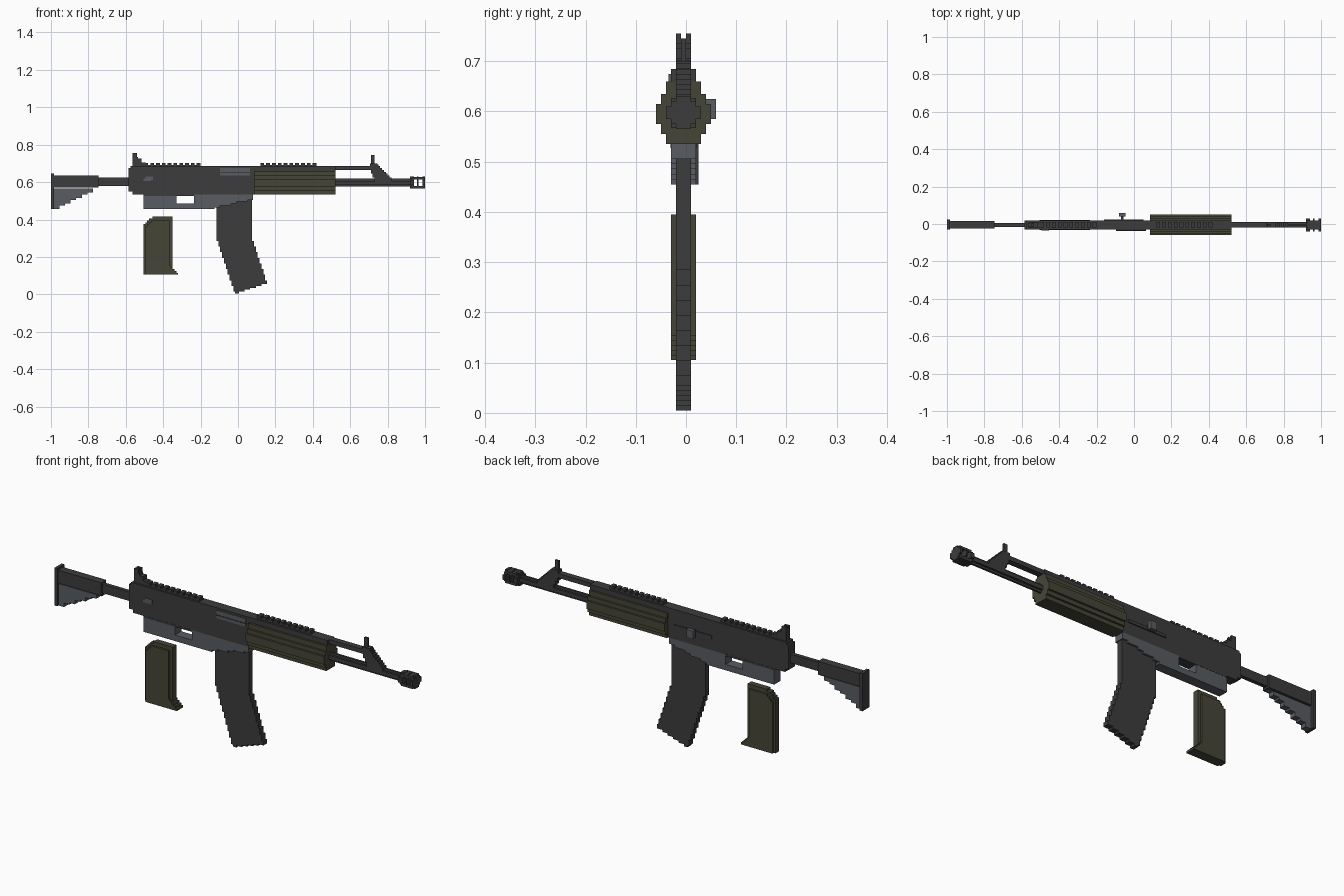
import bpy, bmesh

if "Cube" in bpy.data.objects:
    bpy.data.objects.remove(bpy.data.objects["Cube"], do_unlink=True)

V = 0.01      # block size
CY = -0.005   # middle plane of the rifle


def material(name, rgb):
    m = bpy.data.materials.new(name)
    m.diffuse_color = (*rgb, 1)
    m.use_nodes = True
    bsdf = m.node_tree.nodes["Principled BSDF"]
    bsdf.inputs["Base Color"].default_value = (*rgb, 1)
    bsdf.inputs["Roughness"].default_value = 0.8
    return m


DARK = material("dark gray", (0.045, 0.045, 0.047))
LIGHT = material("steel gray", (0.098, 0.107, 0.12))
OLIVE = material("olive", (0.062, 0.060, 0.038))


def finish(name, bm, mat):
    bmesh.ops.recalc_face_normals(bm, faces=bm.faces)
    me = bpy.data.meshes.new(name)
    bm.to_mesh(me)
    bm.free()
    me.materials.append(mat)
    ob = bpy.data.objects.new(name, me)
    bpy.context.collection.objects.link(ob)
    return ob


def extrude(bm, pts, vec):
    face = bm.faces.new([bm.verts.new(p) for p in pts])
    out = bmesh.ops.extrude_face_region(bm, geom=[face], use_keep_orig=True)
    verts = [g for g in out["geom"] if isinstance(g, bmesh.types.BMVert)]
    bmesh.ops.translate(bm, verts=verts, vec=vec)


def boxes(name, mat, *specs):
    """Each spec: x0, x1, y0, y1, z0, z1."""
    bm = bmesh.new()
    for x0, x1, y0, y1, z0, z1 in specs:
        extrude(bm, [(x0, y0, z0), (x1, y0, z0), (x1, y0, z1), (x0, y0, z1)], (0, y1 - y0, 0))
    return finish(name, bm, mat)


def plate(name, mat, outline, hw):
    """Side outline in x, z extruded to half width hw."""
    bm = bmesh.new()
    extrude(bm, [(x, CY - hw, z) for x, z in outline], (0, 2 * hw, 0))
    return finish(name, bm, mat)


def section(name, mat, tiers, x0, x1):
    """Stepped cross-section: tiers of (z0, z1, half width), bottom to top."""
    right = [(hw, z) for z0, z1, hw in tiers for z in (z0, z1)]
    ring = right + [(-h, z) for h, z in reversed(right)]
    bm = bmesh.new()
    extrude(bm, [(x0, CY + h, z) for h, z in ring], (x1 - x0, 0, 0))
    return finish(name, bm, mat)


def lerp(pts, x):
    for (xa, za), (xb, zb) in zip(pts, pts[1:]):
        if x <= xb:
            return za + (zb - za) * max(0, x - xa) / (xb - xa)
    return pts[-1][1]


def stepped(name, mat, low, high, hw, step=V):
    """Staircase plate between a lower and an upper line."""
    x0, x1 = low[0][0], low[-1][0]
    n = max(1, round((x1 - x0) / step))
    w = (x1 - x0) / n
    lower, upper = [], []
    for i in range(n):
        mid = x0 + (i + 0.5) * w
        for line, pts in ((lower, low), (upper, high)):
            z = round(lerp(pts, mid) / V) * V + 0.005
            if line and line[-1][1] == z:
                line[-1] = (x0 + (i + 1) * w, z)
            else:
                line += [(x0 + i * w, z), (x0 + (i + 1) * w, z)]
    return plate(name, mat, lower + upper[::-1], hw)


# Stock
boxes("butt_plate", DARK, (-1, -0.985, -0.03, 0.025, 0.455, 0.645))
boxes("stock_body", DARK, (-0.985, -0.745, -0.025, 0.015, 0.57, 0.635))
stepped("stock_wedge", LIGHT, [(-0.985, 0.445), (-0.745, 0.565)],
        [(-0.985, 0.565), (-0.745, 0.565)], 0.015, 0.03)
boxes("stock_tube", DARK, (-0.745, -0.585, -0.015, 0.005, 0.58, 0.625))

# Receiver
plate("receiver", DARK, [(-0.585, 0.55), (-0.565, 0.55), (-0.565, 0.535), (0.085, 0.535), (0.085, 0.685),
                         (-0.575, 0.685), (-0.575, 0.675), (-0.585, 0.675)], 0.025)
boxes("ejection_port", LIGHT, (-0.095, 0.065, -0.035, -0.03, 0.635, 0.675))
boxes("ejection_port_lip", DARK, (-0.095, 0.065, -0.037, -0.03, 0.648, 0.653))
boxes("pivot_pin", LIGHT, (-0.495, -0.455, -0.034, -0.03, 0.61, 0.63),
      (-0.505, -0.465, -0.033, -0.03, 0.605, 0.62))
boxes("bolt_slot", DARK, (-0.16, 0.05, 0.02, 0.025, 0.595, 0.61))
boxes("bolt_handle", DARK, (-0.07, -0.055, 0.02, 0.045, 0.595, 0.615))
boxes("bolt_knob", LIGHT, (-0.08, -0.045, 0.04, 0.06, 0.585, 0.625))

# Lower receiver with open trigger guard
boxes("lower_receiver", LIGHT,
      (-0.505, -0.33, -0.03, 0.02, 0.455, 0.535),
      (-0.33, -0.235, -0.03, 0.02, 0.455, 0.485),
      (-0.235, -0.125, -0.03, 0.02, 0.455, 0.535))
boxes("lower_receiver_band", DARK, (-0.505, -0.235, -0.031, 0.021, 0.527, 0.536))
stepped("magazine_well", LIGHT, [(-0.125, 0.455), (0.08, 0.505)],
        [(-0.125, 0.53), (0.08, 0.53)], 0.025, 0.03)

# Curved magazine
stepped("magazine", DARK, [(-0.115, 0.29), (-0.015, 0.0), (0.155, 0.055)],
        [(-0.115, 0.50), (0.075, 0.50), (0.076, 0.29), (0.155, 0.06)], 0.015)

# Detached grip: thin core with wide side panels and a toe
stepped("grip_core", OLIVE, [(-0.505, 0.10), (-0.35, 0.10)],
        [(-0.505, 0.37), (-0.455, 0.41), (-0.35, 0.41)], 0.015)
stepped("grip_panels", OLIVE, [(-0.495, 0.10), (-0.365, 0.10)],
        [(-0.495, 0.355), (-0.455, 0.39), (-0.365, 0.39)], 0.025)
stepped("grip_toe", OLIVE, [(-0.37, 0.10), (-0.32, 0.10)],
        [(-0.37, 0.15), (-0.32, 0.11)], 0.025)

# Handguard and top cover
section("handguard", OLIVE, [(0.535, 0.555, 0.035), (0.555, 0.575, 0.045), (0.575, 0.615, 0.055),
                             (0.615, 0.635, 0.045), (0.635, 0.66, 0.035)], 0.085, 0.52)
boxes("handguard_cover", DARK, (0.085, 0.52, CY - 0.025, CY + 0.025, 0.655, 0.685))
boxes("gas_tube", DARK, (0.52, 0.755, CY - 0.015, CY + 0.015, 0.665, 0.687))

# Toothed top rails
for name, start in (("rear_rail", -0.5), ("front_rail", 0.12)):
    teeth = [(start + 0.031 * i, start + 0.031 * i + 0.02, CY - 0.015, CY + 0.015, 0.69, 0.702)
             for i in range(10)]
    boxes(name, DARK, (start, start + 0.3, CY - 0.015, CY + 0.015, 0.685, 0.692), *teeth)

# Sights
stepped("rear_sight", DARK, [(-0.565, 0.68), (-0.495, 0.68)],
        [(-0.565, 0.735), (-0.54, 0.735), (-0.495, 0.69)], 0.015)
boxes("rear_sight_ears", DARK, *[(-0.565, -0.54, y, y + V, 0.735, 0.755) for y in (-0.02, 0.0)])
stepped("front_sight_base", DARK, [(0.71, 0.655), (0.73, 0.605), (0.82, 0.605)],
        [(0.71, 0.69), (0.745, 0.69), (0.82, 0.615)], 0.015)
boxes("front_sight_post", DARK, (0.71, 0.73, CY - 0.005, CY + 0.005, 0.68, 0.745),
      (0.705, 0.745, CY - 0.015, CY + 0.015, 0.685, 0.70))

# Barrel and slotted muzzle
section("barrel", DARK, [(0.577, 0.587, 0.005), (0.587, 0.607, 0.015), (0.607, 0.618, 0.005)], 0.52, 0.925)
RING = [(0.565, 0.575, 0.015), (0.575, 0.585, 0.025), (0.585, 0.61, 0.035),
        (0.61, 0.62, 0.025), (0.62, 0.63, 0.015)]
for i, (a, b) in enumerate(((0.92, 0.94), (0.958, 0.966), (0.987, 1.0))):
    section(f"muzzle_ring_{i + 1}", DARK, RING, a, b)
boxes("muzzle_bars", DARK, *[(0.93, 0.995, CY - 0.025, CY + 0.025, z, z + 0.013) for z in (0.567, 0.614)])
